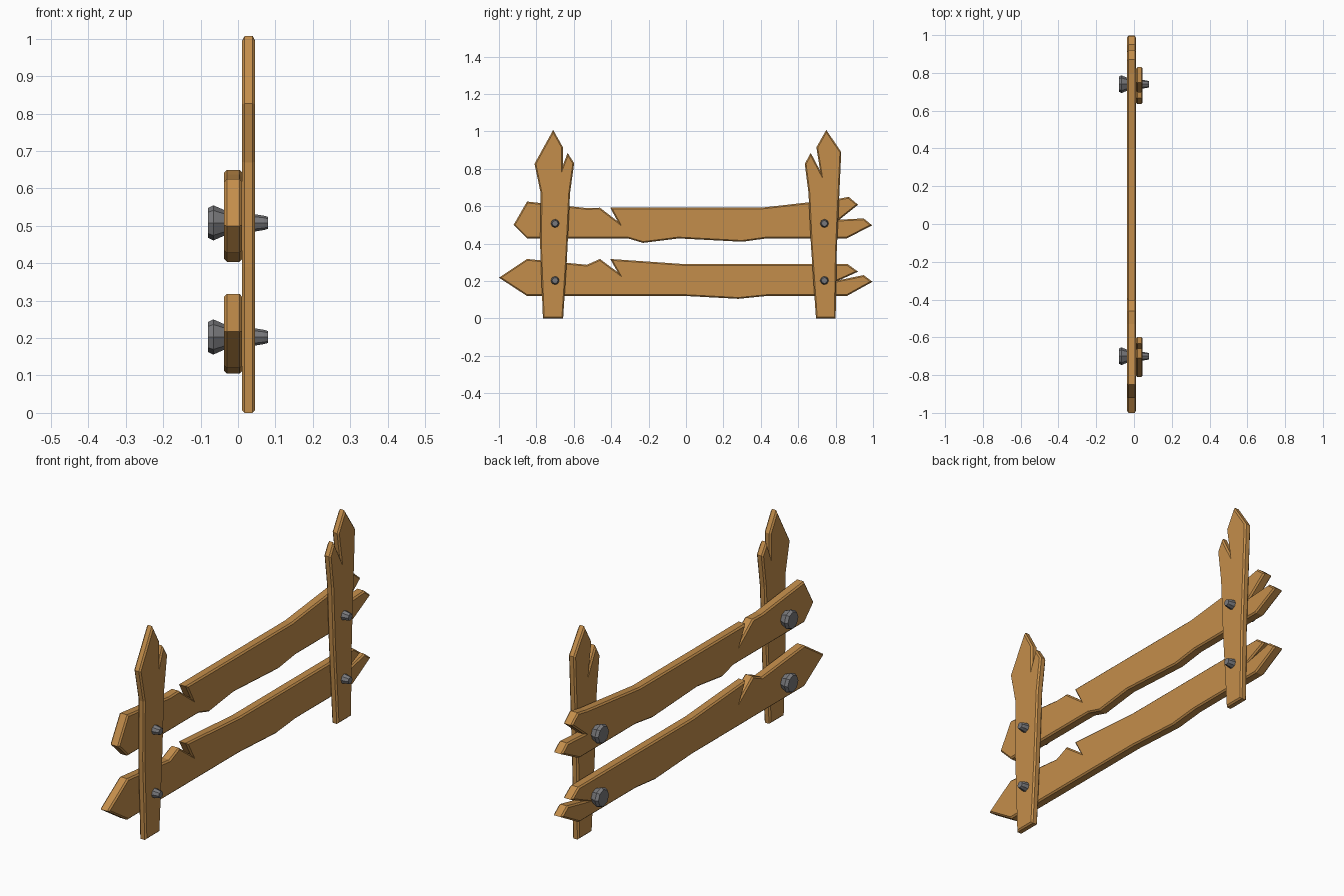
import bpy, bmesh, math

if "Cube" in bpy.data.objects:
    bpy.data.objects.remove(bpy.data.objects["Cube"])


def material(name, rgb):
    m = bpy.data.materials.new(name)
    m.diffuse_color = (*rgb, 1)
    m.use_nodes = True
    m.node_tree.nodes["Principled BSDF"].inputs["Base Color"].default_value = m.diffuse_color
    return m


wood = material("wood", (0.55, 0.27, 0.07))
metal = material("grey metal", (0.19, 0.19, 0.2))


def finish(bm, name, mat):
    bmesh.ops.recalc_face_normals(bm, faces=bm.faces[:])
    me = bpy.data.meshes.new(name)
    bm.to_mesh(me)
    bm.free()
    me.materials.append(mat)
    ob = bpy.data.objects.new(name, me)
    bpy.context.collection.objects.link(ob)


def plank(name, outline, x0, x1, chamfer=0.007):
    """Extrude a (y, z) outline along x and chamfer both rims."""
    bm = bmesh.new()
    face = bm.faces.new([bm.verts.new((x0, y, z)) for y, z in outline])
    ext = bmesh.ops.extrude_face_region(bm, geom=[face], use_keep_orig=True)
    for v in ext["geom"]:
        if isinstance(v, bmesh.types.BMVert):
            v.co.x = x1
    bmesh.ops.recalc_face_normals(bm, faces=bm.faces[:])
    rims = [e for e in bm.edges if abs(e.verts[0].co.x - e.verts[1].co.x) < 1e-5]
    bmesh.ops.bevel(bm, geom=rims, offset=chamfer, segments=1,
                    affect='EDGES', clamp_overlap=True)
    finish(bm, name, wood)


def bolt(name, y, z, sides=8):
    """Octagonal bolt lathed along x: wide head, tapering shank."""
    profile = [(-0.08, 0.04), (-0.066, 0.047), (-0.036, 0.034),
               (-0.03, 0.028), (0.045, 0.023), (0.07, 0.019), (0.08, 0.016)]
    bm = bmesh.new()
    rings = [[bm.verts.new((x, y + r * math.cos(2 * math.pi * i / sides),
                            z + r * math.sin(2 * math.pi * i / sides)))
              for i in range(sides)] for x, r in profile]
    for a, b in zip(rings, rings[1:]):
        for i in range(sides):
            j = (i + 1) % sides
            bm.faces.new((a[i], a[j], b[j], b[i]))
    bm.faces.new(rings[0])
    bm.faces.new(rings[-1])
    finish(bm, name, metal)


# Broken rails
plank("upper_rail", [
    (-0.922, 0.50), (-0.85, 0.625), (-0.53, 0.59), (-0.46, 0.592),
    (-0.366, 0.52), (-0.405, 0.592), (0.40, 0.592), (0.80, 0.637),
    (0.87, 0.65), (0.92, 0.608), (0.82, 0.528), (0.95, 0.535),
    (0.995, 0.498), (0.86, 0.428), (0.43, 0.428), (0.30, 0.41),
    (-0.04, 0.428), (-0.23, 0.404), (-0.31, 0.428), (-0.85, 0.428)],
    -0.037, 0.011)
plank("lower_rail", [
    (-1.0, 0.218), (-0.85, 0.318), (-0.53, 0.287), (-0.46, 0.318),
    (-0.366, 0.248), (-0.405, 0.318), (0.0, 0.29), (0.865, 0.29),
    (0.92, 0.25), (0.82, 0.205), (0.95, 0.232), (0.997, 0.196),
    (0.86, 0.12), (0.43, 0.12), (0.28, 0.105), (0.0, 0.12), (-0.85, 0.12)],
    -0.037, 0.011)

# Splintered posts
plank("left_post", [
    (-0.765, 0.0), (-0.657, 0.0), (-0.637, 0.31), (-0.62, 0.67),
    (-0.598, 0.83), (-0.633, 0.885), (-0.658, 0.82), (-0.658, 0.915),
    (-0.71, 1.008), (-0.81, 0.827), (-0.777, 0.67), (-0.78, 0.39)],
    0.011, 0.046)
plank("right_post", [
    (0.695, 0.0), (0.80, 0.0), (0.806, 0.36), (0.83, 0.89), (0.75, 1.008),
    (0.697, 0.915), (0.717, 0.79), (0.667, 0.885), (0.635, 0.827),
    (0.655, 0.67), (0.668, 0.39)],
    0.011, 0.046)

# Bolts through each crossing
for side, y in (("left", -0.70), ("right", 0.74)):
    for level, z in (("lower", 0.203), ("upper", 0.508)):
        bolt(f"{level}_{side}_bolt", y, z)
